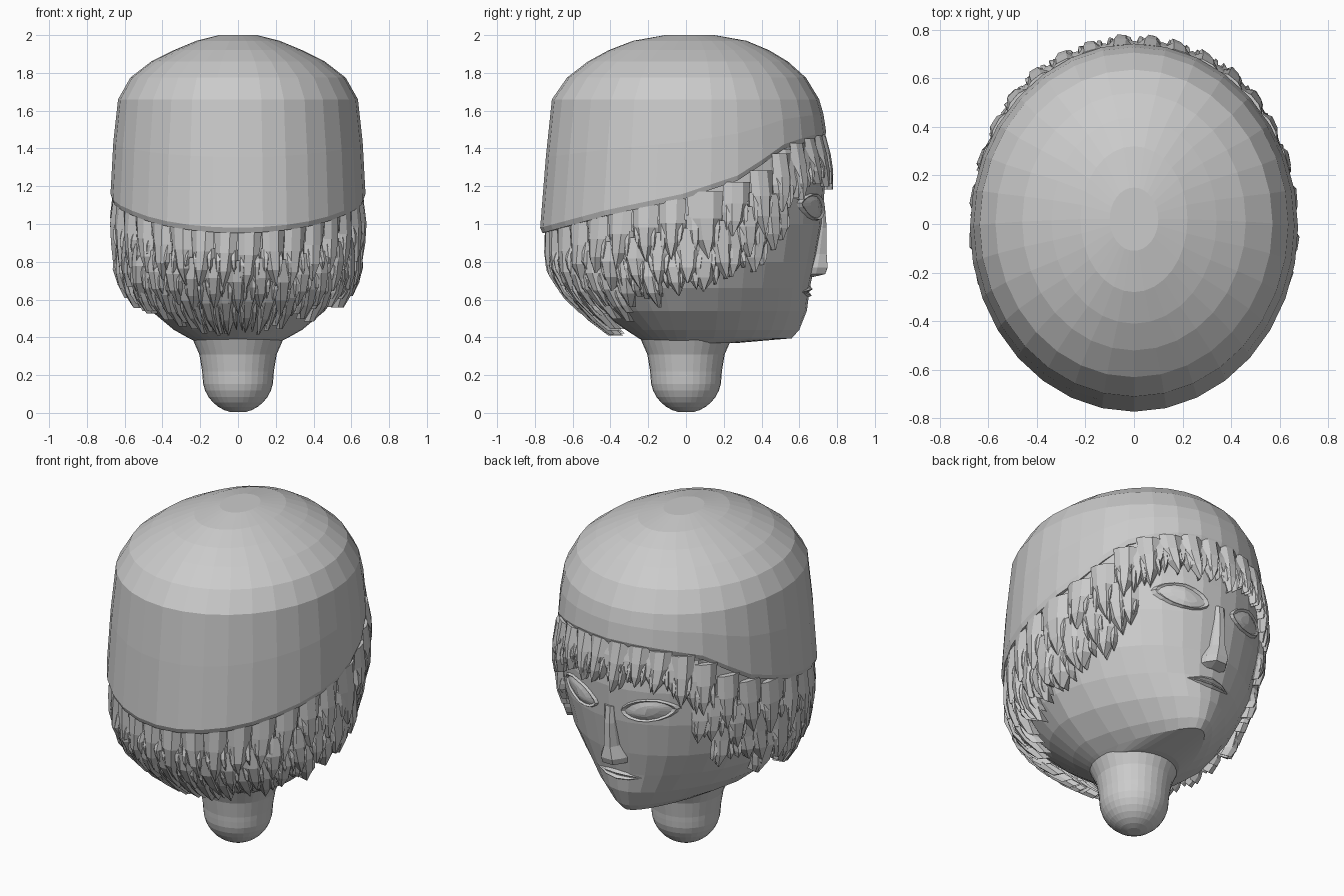
import bpy, bmesh, math, random
from mathutils import Vector
from mathutils.bvhtree import BVHTree

if "Cube" in bpy.data.objects:
    bpy.data.objects.remove(bpy.data.objects["Cube"])

random.seed(4)
grey = bpy.data.materials.new("plain_grey")
grey.diffuse_color = (0.6, 0.6, 0.6, 1)
grey.use_nodes = True
grey.node_tree.nodes["Principled BSDF"].inputs["Base Color"].default_value = grey.diffuse_color


def lerp_table(table, v):
    """Interpolate rows of (key, values...) at key v."""
    if v <= table[0][0]:
        return table[0][1:]
    for a, b in zip(table, table[1:]):
        if v <= b[0]:
            t = (v - a[0]) / (b[0] - a[0])
            return [p + (q - p) * t for p, q in zip(a[1:], b[1:])]
    return table[-1][1:]


def loft(bm, rings, cap=True):
    """Skin a stack of equal-length closed rings."""
    vs = [[bm.verts.new(p) for p in r] for r in rings]
    n = len(rings[0])
    for a, b in zip(vs, vs[1:]):
        for i in range(n):
            j = (i + 1) % n
            bm.faces.new((a[i], a[j], b[j], b[i]))
    if cap:
        bm.faces.new(vs[0][::-1])
        bm.faces.new(vs[-1])


def finish(bm, name):
    bmesh.ops.recalc_face_normals(bm, faces=bm.faces)
    me = bpy.data.meshes.new(name)
    bm.to_mesh(me)
    me.materials.append(grey)
    ob = bpy.data.objects.new(name, me)
    bpy.context.collection.objects.link(ob)
    return ob


# Head cross-sections: z, half width, back y, front y, narrowing toward the face
HEAD = [(0.37, 0.21, -0.20, 0.27, 0.0),
        (0.395, 0.26, -0.25, 0.56, 0.45),
        (0.44, 0.34, -0.32, 0.60, 0.43),
        (0.54, 0.46, -0.46, 0.64, 0.36),
        (0.66, 0.55, -0.60, 0.655, 0.27),
        (0.80, 0.61, -0.70, 0.685, 0.18),
        (1.00, 0.635, -0.725, 0.72, 0.11),
        (1.20, 0.64, -0.73, 0.735, 0.07),
        (1.50, 0.63, -0.71, 0.71, 0.03)]


def head_point(a, z, off=0.0):
    """Point at angle a (0 = back, pi = face), pushed outward by off."""
    w, back, front, k = lerp_table(HEAD, z)
    ca = math.cos(a)
    x = (w + off) * math.sin(a) * (1 - k * max(0, -ca))
    if ca < 0:
        y = (front + off) * (-ca) ** 0.82    # flattened face
    else:
        y = (back - off) * ca
    return Vector((x, y, z))


# Head
SEG = 32
ANG = [2 * math.pi * i / SEG for i in range(SEG)]
bm = bmesh.new()
loft(bm, [[head_point(a, r[0]) for a in ANG] for r in HEAD])
bmesh.ops.recalc_face_normals(bm, faces=bm.faces)
bvh = BVHTree.FromBMesh(bm)
finish(bm, "head")


def on_face(x, z, off):
    """Project onto the face from the front (+y)."""
    hit = bvh.ray_cast(Vector((x, 3, z)), Vector((0, -1, 0)))[0]
    return Vector((x, hit.y + off, z))


# Neck with a rounded lower end
prof = [(0.188 * math.sin(t * math.pi / 16), 0.19 - 0.19 * math.cos(t * math.pi / 16))
        for t in range(1, 9)] + [(0.19, 0.22), (0.205, 0.31), (0.24, 0.39), (0.28, 0.46)]
bm = bmesh.new()
loft(bm, [[(r * math.sin(a), -r * math.cos(a), z) for a in ANG] for r, z in prof])
finish(bm, "neck")

# Cap: rim rises from the nape to the forehead
RIM = [(-0.77, 0.975), (-0.4, 1.075), (0.0, 1.16), (0.31, 1.265), (0.54, 1.43), (0.73, 1.485)]


def rim_z(a):
    return lerp_table(RIM, -0.75 * math.cos(a))[0]


# Cap crown rings: z, half width, back y, front y
CROWN = [(2.0, 0.10, -0.11, 0.15), (1.97, 0.22, -0.28, 0.32), (1.92, 0.34, -0.41, 0.44),
         (1.86, 0.46, -0.52, 0.54), (1.775, 0.57, -0.63, 0.635), (1.66, 0.635, -0.71, 0.705)]


def oval(a, w, back, front, z):
    return ((w * math.sin(a)), (front + back) / 2 - (front - back) / 2 * math.cos(a), z)


rings = [[oval(a, w, b, f, z) for a in ANG] for z, w, b, f in CROWN]
for t, w, b, f in ((0.45, 0.66, -0.742, 0.728), (1, 0.675, -0.772, 0.742)):
    rings.append([oval(a, w, b, f, 1.66 + (rim_z(a) - 1.66) * t) for a in ANG])
rings.append([oval(a, 0.665, -0.76, 0.732, rim_z(a) - 0.028) for a in ANG])
rings.append([oval(a, 0.60, -0.69, 0.66, rim_z(a) - 0.02) for a in ANG])
bm = bmesh.new()
loft(bm, rings)
finish(bm, "cap")

# Hair: layered pointed locks hanging from under the cap rim
HAIR_END = [(0, 0.43), (35, 0.45), (60, 0.55), (90, 0.60), (102, 0.62), (106, 0.71),
            (122, 0.74), (129, 0.88), (137, 1.12), (145, 1.19), (180, 1.22)]


def lock(bm, a, z0, z1, w, off):
    """One broad flat lock with bevelled edges and a pointed tip."""
    rows = []
    tip = random.uniform(-0.5, 0.5) * w
    for t, s, lift in ((0, 1.0, 0.1), (0.4, 0.92, 1), (0.72, 0.7, 1.3), (1, 0.03, 0.9)):
        z = z0 + (z1 - z0) * t
        o = off + 0.25 * max(0, 0.84 - z)
        c = a + tip * t * t
        rows.append([head_point(c - w * s, z, o - 0.01),
                     head_point(c - w * s * 0.45, z, o + 0.018 * lift),
                     head_point(c + w * s * 0.35, z, o + 0.022 * lift),
                     head_point(c + w * s, z, o - 0.01),
                     head_point(c, z, o - 0.05)])
    loft(bm, rows)


bm = bmesh.new()
COLS = 32
LAYERS = ((0, 0.6, 0.025), (0.3, 0.82, 0.022), (0.5, 1.0, 0.014))
for layer, (start, end, off) in enumerate(LAYERS):
    for i in range(COLS):
        a = 2 * math.pi * (i + 0.5 - 0.5 * (layer % 2)) / COLS
        deg = math.degrees(a)
        deg = min(deg, 360 - deg)
        if deg > 132:              # short fringe: one long layer over one backing layer
            if layer == 2:
                continue
            start, end = (0, 1.0) if layer == 0 else (0.05, 0.85)
        else:
            start, end = LAYERS[layer][:2]
        low = lerp_table(HAIR_END, deg)[0] + random.uniform(-0.035, 0.035)
        w = math.pi / COLS
        top = rim_z(a) - 0.012
        z0, z1 = top + (low - top) * start, top + (low - top) * end
        lock(bm, a, z0, z1, w, off - (0.018 if deg > 132 and layer else 0))
        for side in (-1, 1):       # shorter tips splitting off the lower half
            zm = z0 + (z1 - z0) * 0.35
            lock(bm, a + side * w * 0.62, zm, z1 + (z0 - z1) * random.uniform(0.02, 0.25),
                 w * 0.4, off - 0.008)
finish(bm, "hair")

# Eyes: raised almond lids around a shallow bulge
for side, name in ((-1, "left_eye"), (1, "right_eye")):
    bm = bmesh.new()
    rows = []
    for s, off in ((1.12, -0.01), (1.0, 0.018), (0.86, 0.006), (0.5, 0.016), (0.05, 0.02)):
        ring = []
        for k in range(16):
            t = 2 * math.pi * k / 16
            u = math.cos(t)
            v = math.sin(t) * abs(math.sin(t)) ** 0.3
            ring.append(on_face(side * (0.225 + 0.14 * s * u), 1.09 + 0.065 * s * v + 0.02 * u, off))
        rows.append(ring)
    loft(bm, rows)
    finish(bm, name)

# Nose: wedge widening to the nostrils
bm = bmesh.new()
rows = []
for z, w, h in ((1.08, 0.035, 0.012), (0.98, 0.04, 0.03), (0.84, 0.05, 0.055),
                (0.77, 0.09, 0.075), (0.735, 0.085, 0.07), (0.72, 0.05, 0.01)):
    rows.append([on_face(-w, z, -0.02), on_face(-w * 0.8, z, h * 0.35), on_face(-w * 0.4, z, h),
                 on_face(w * 0.4, z, h), on_face(w * 0.8, z, h * 0.35), on_face(w, z, -0.02)])
loft(bm, rows)
finish(bm, "nose")

# Lips: two tapered bars
for name, zc, h in (("upper_lip", 0.655, 0.025), ("lower_lip", 0.622, 0.022)):
    bm = bmesh.new()
    rows = []
    for u in (-1, -0.5, 0, 0.5, 1):
        s = 1 - 0.85 * u * u
        x, z = 0.14 * u, zc + (0.64 - zc) * u * u
        rows.append([on_face(x, z + h * s, -0.008), on_face(x, z, 0.016 * s),
                     on_face(x, z - h * s * 0.7, -0.008)])
    loft(bm, rows)
    finish(bm, name)
